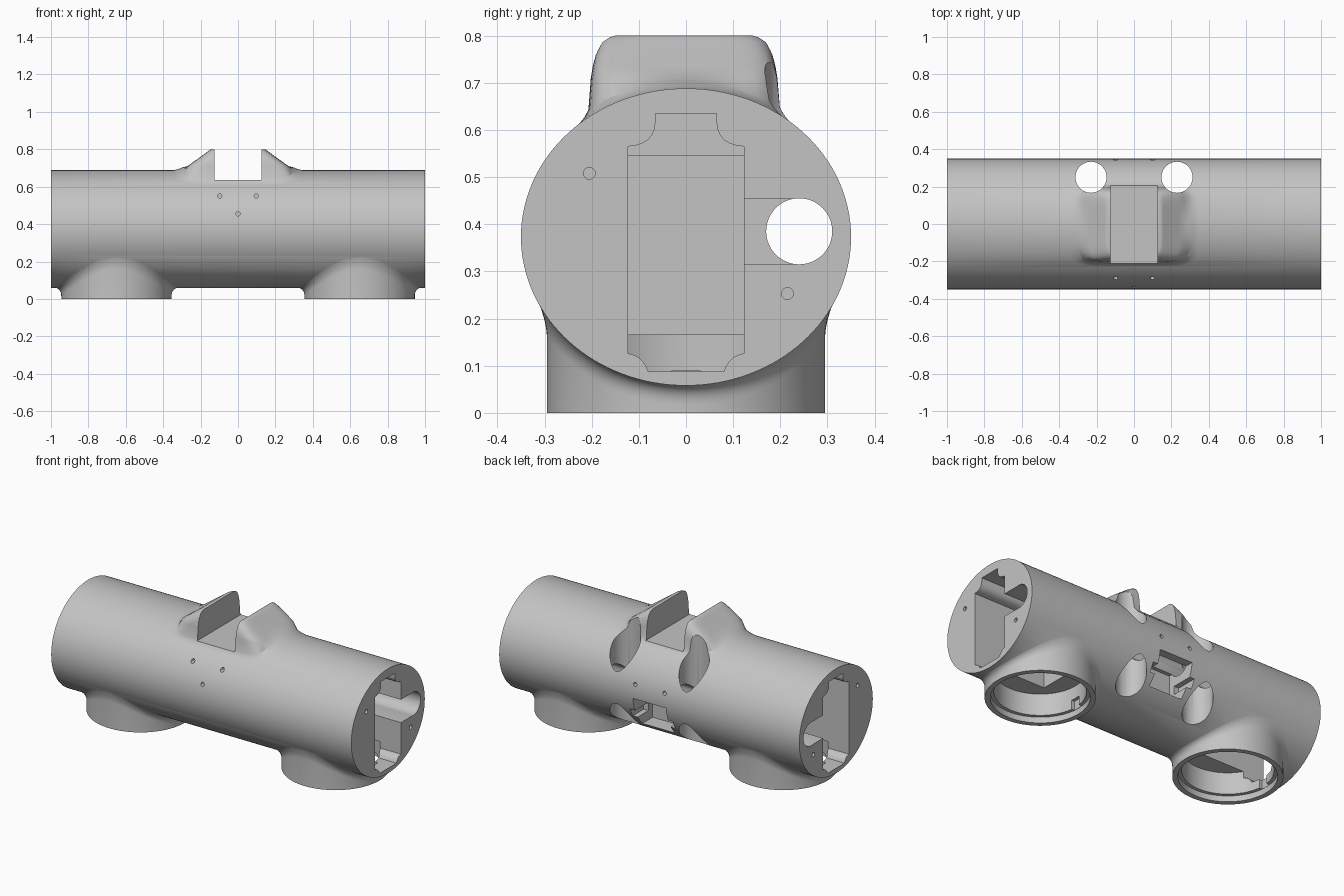
import bpy, bmesh, math
from mathutils import Matrix, Vector

if "Cube" in bpy.data.objects:
    bpy.data.objects.remove(bpy.data.objects["Cube"], do_unlink=True)

RY, RZ, CZ = 0.35, 0.315, 0.373      # elliptical tube half sizes and axis height

grey = bpy.data.materials.new("plain grey")
grey.use_nodes = True
grey.diffuse_color = (0.55, 0.55, 0.55, 1)
grey.node_tree.nodes["Principled BSDF"].inputs["Base Color"].default_value = (0.55, 0.55, 0.55, 1)


def make(name, bm):
    bmesh.ops.recalc_face_normals(bm, faces=bm.faces)
    mesh = bpy.data.meshes.new(name)
    bm.to_mesh(mesh)
    bm.free()
    mesh.materials.append(grey)
    ob = bpy.data.objects.new(name, mesh)
    bpy.context.scene.collection.objects.link(ob)
    return ob


def rod(name, centre, r, length, axis="Z", segs=48, squash=1.0):
    turn = {"X": Matrix.Rotation(math.pi / 2, 4, "Y"),
            "Y": Matrix.Rotation(math.pi / 2, 4, "X"), "Z": Matrix()}[axis]
    bm = bmesh.new()
    bmesh.ops.create_cone(bm, cap_ends=True, segments=segs, radius1=r, radius2=r, depth=length,
                          matrix=Matrix.Translation(centre) @ Matrix.Diagonal((1, 1, squash, 1)) @ turn)
    return make(name, bm)


def box(name, lo, hi):
    lo, hi = Vector(lo), Vector(hi)
    bm = bmesh.new()
    bmesh.ops.create_cube(bm, size=1, matrix=Matrix.Translation((lo + hi) / 2)
                          @ Matrix.Diagonal((*(hi - lo), 1)))
    return make(name, bm)


def loft(name, rings):
    # closed solid skinned through rings of equal point count
    bm = bmesh.new()
    loops = [[bm.verts.new(p) for p in ring] for ring in rings]
    n = len(loops[0])
    for a, b in zip(loops, loops[1:]):
        for i in range(n):
            j = (i + 1) % n
            bm.faces.new((a[i], a[j], b[j], b[i]))
    bm.faces.new(loops[0])
    bm.faces.new(loops[-1][::-1])
    return make(name, bm)


def surface(y, side):
    return CZ + side * RZ * math.sqrt(max(0, 1 - (y / RY) ** 2))


def boolean(target, tool, operation):
    tool.hide_render = True
    mod = target.modifiers.new("cut", "BOOLEAN")
    mod.operation, mod.solver, mod.object = operation, "EXACT", tool
    bpy.ops.object.select_all(action="DESELECT")
    bpy.context.view_layer.objects.active = target
    target.select_set(True)
    bpy.ops.object.modifier_apply(modifier=mod.name)
    bpy.data.objects.remove(tool, do_unlink=True)


def leg(x0):
    # round socket that flares into the underside of the tube
    R, f, n = 0.295, 0.042, 96
    dirs = [(math.cos(2 * math.pi * i / n), math.sin(2 * math.pi * i / n)) for i in range(n)]
    rings = [[(x0 + R * c, R * s, 0) for c, s in dirs]]
    for k in range(9):
        t = k / 8
        ring = []
        for c, s in dirs:
            corner = surface(R * s, -1)
            r = R + f * t * t
            z = ((1 - t) ** 2 * (corner - f) + 2 * t * (1 - t) * corner
                 + t * t * (surface((R + f) * s, -1) + 0.003))
            ring.append((x0 + r * c, r * s, z))
        rings.append(ring)
    rings.append([(x0 + 0.2 * c, 0.2 * s, CZ) for c, s in dirs])
    return loft("leg", rings)


def saddle():
    # (half width, half depth, height, follows tube surface)
    steps = [(0.145, 0.155, 0.80, 0), (0.152, 0.165, 0.796, 0), (0.165, 0.177, 0.786, 0),
             (0.20, 0.188, 0.76, 0), (0.235, 0.194, 0.735, 0), (0.27, 0.198, 0.71, 0),
             (0.295, 0.203, 0.016, 1), (0.32, 0.211, 0.006, 1), (0.36, 0.228, -0.003, 1),
             (0.2, 0.15, 0.5, 0)]
    n, rings = 96, []
    for w, d, z, follow in steps:
        ring = []
        for i in range(n):
            a = 2 * math.pi * i / n
            c, s = math.cos(a), math.sin(a)
            k = (abs(c) ** 7 + abs(s) ** 7) ** (-1 / 7)
            x, y = w * c * k, d * s * k - 0.004
            ring.append((x, y, surface(y, 1) + z if follow else z))
        rings.append(ring)
    return loft("saddle", rings)


def cavity_outline():
    # stepped servo pocket outline with concave shoulders, right half then mirrored
    half = [(0.065, 0.635)]
    for (a, b, c) in [((0.065, 0.615), (0.067, 0.568), (0.123, 0.565)),
                      ((0.123, 0.126), (0.092, 0.122), (0.08, 0.088))]:
        for k in range(7):
            t = k / 6
            half.append(tuple((1 - t) ** 2 * p + 2 * t * (1 - t) * q + t * t * r
                              for p, q, r in zip(a, b, c)))
    return half + [(-y, z) for y, z in reversed(half)]


body = rod("tube_body", (0, 0, CZ), RY, 2, "X", 128, RZ / RY)
for x0 in (-0.65, 0.65):
    boolean(body, leg(x0), "UNION")
boolean(body, saddle(), "UNION")

# slot between the two saddle horns
cutters = [box("saddle_slot", (-0.125, -0.3, 0.635), (0.125, 0.3, 0.9))]

# long cable tunnel
cutters.append(rod("tunnel", (0, 0.24, 0.385), 0.07, 2.2, "X", 64))

outline = cavity_outline()
for s in (-1, 1):
    def span(name, a, b, y0, y1, z0, z1):
        xs = sorted((s * a, s * b))
        return box(name, (xs[0], y0, z0), (xs[1], y1, z1))

    # end pockets
    cutters += [loft("end_pocket", [[(s * x, y, z) for y, z in outline] for x in (0.6, 1.1)]),
                span("deep_pocket", 0.52, 1.05, -0.1225, 0.1225, 0.155, 0.545),
                span("side_slot", 0.6, 1.1, 0.1, 0.24, 0.316, 0.454)]
    # stepped leg bores with key notches
    cutters += [rod("bore", (s * 0.65, 0, 0.06), 0.245, 0.21, "Z", 96),
                rod("bore_lip", (s * 0.65, 0, 0), 0.265, 0.07, "Z", 96),
                box("key_notch", (s * 0.65 - 0.263, -0.03, -0.02), (s * 0.65 + 0.263, 0.03, 0.09))]
    # vertical wells and screw holes
    cutters += [rod("well", (s * 0.23, 0.25, 0.5), 0.083, 1.4, "Z", 64),
                rod("end_screw_a", (s, -0.205, 0.508), 0.0125, 0.16, "X", 20),
                rod("end_screw_b", (s, 0.215, 0.253), 0.0125, 0.16, "X", 20),
                rod("front_screw", (s * 0.098, -0.3, 0.55), 0.0115, 0.14, "Y", 20),
                rod("back_screw", (s * 0.098, 0.35, 0.43), 0.0115, 0.08, "Y", 20)]
cutters.append(rod("front_screw_low", (0, -0.34, 0.455), 0.0115, 0.14, "Y", 20))

# rear window with side tabs
cutters += [box("rear_window", (-0.11, 0.16, 0.16), (0.11, 0.45, 0.345)),
            box("rear_tabs", (-0.142, 0.2, 0.215), (0.142, 0.45, 0.265))]

for c in cutters:
    boolean(body, c, "DIFFERENCE")

bpy.ops.object.select_all(action="DESELECT")
body.select_set(True)
bpy.context.view_layer.objects.active = body
bpy.ops.object.shade_smooth_by_angle(angle=math.radians(30))
